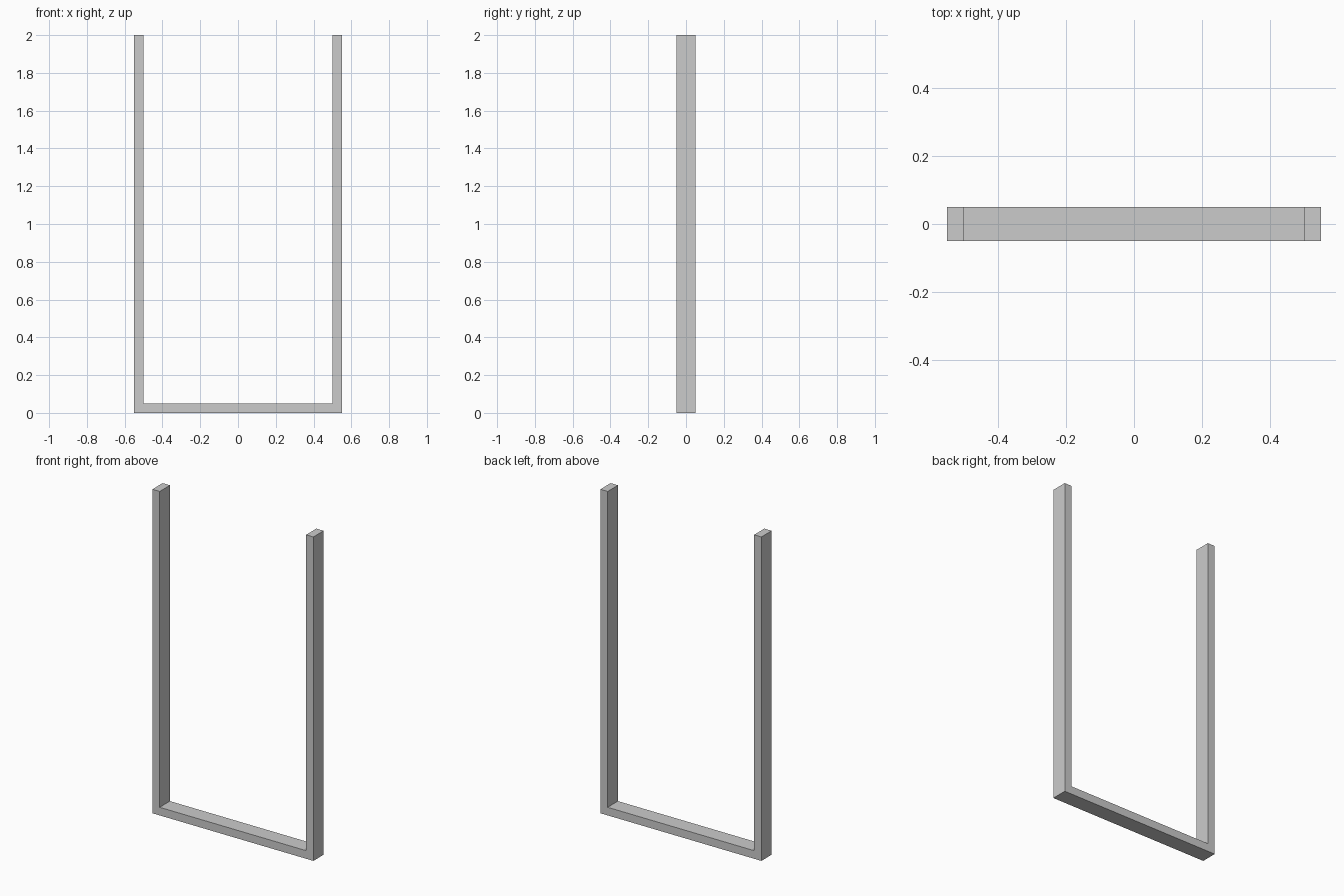
import bpy, bmesh

if "Cube" in bpy.data.objects:
    bpy.data.objects.remove(bpy.data.objects["Cube"])

W, T, H, D = 0.55, 0.05, 2.0, 0.05  # half width, bar thickness, height, half depth

# Right half of the U profile, mirrored to complete the outline
half = [(W, 0), (W, H), (W - T, H), (W - T, T)]
outline = half + [(-x, z) for x, z in reversed(half)]

# U-shaped frame: profile extruded front to back
bm = bmesh.new()
face = bm.faces.new([bm.verts.new((x, -D, z)) for x, z in outline])
ext = bmesh.ops.extrude_face_region(bm, geom=[face], use_keep_orig=True)
moved = [v for v in ext["geom"] if isinstance(v, bmesh.types.BMVert)]
bmesh.ops.translate(bm, verts=moved, vec=(0, 2 * D, 0))
bmesh.ops.recalc_face_normals(bm, faces=bm.faces)

mesh = bpy.data.meshes.new("u_frame")
bm.to_mesh(mesh)
bm.free()
bpy.context.collection.objects.link(bpy.data.objects.new("u_frame", mesh))
